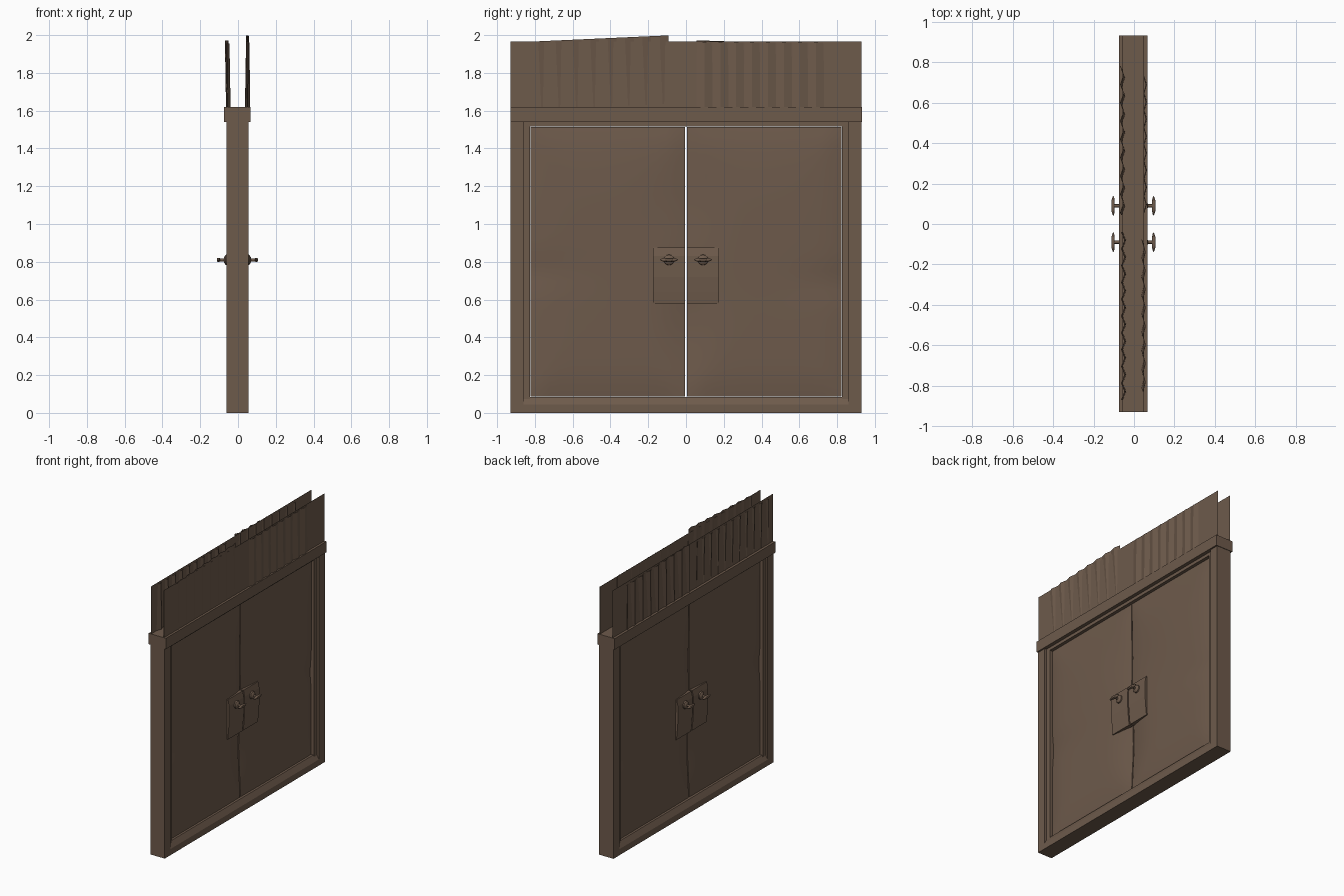
import bpy, bmesh, math
from mathutils import Matrix, Vector

if "Cube" in bpy.data.objects:
    bpy.data.objects.remove(bpy.data.objects["Cube"])

brown = bpy.data.materials.new("weathered brown")
brown.diffuse_color = (0.155, 0.103, 0.071, 1)
brown.use_nodes = True
brown.node_tree.nodes["Principled BSDF"].inputs["Base Color"].default_value = brown.diffuse_color
XC = -0.003  # middle of the wall thickness


def finish(name, bm, smooth=None):
    bmesh.ops.recalc_face_normals(bm, faces=bm.faces)
    me = bpy.data.meshes.new(name)
    bm.to_mesh(me)
    bm.free()
    ob = bpy.data.objects.new(name, me)
    bpy.context.collection.objects.link(ob)
    me.materials.append(brown)
    if smooth:
        bpy.ops.object.select_all(action='DESELECT')
        ob.select_set(True)
        bpy.context.view_layer.objects.active = ob
        bpy.ops.object.shade_smooth_by_angle(angle=math.radians(smooth))
    return ob


def box(name, x0, x1, y0, y1, z0, z1):
    bm = bmesh.new()
    size = Matrix.Diagonal((x1 - x0, y1 - y0, z1 - z0, 1))
    mid = Matrix.Translation(((x0 + x1) / 2, (y0 + y1) / 2, (z0 + z1) / 2))
    bmesh.ops.create_cube(bm, size=1, matrix=mid @ size)
    return finish(name, bm)


def prism(name, profile, y0, y1):
    """Extrude an xz profile along y."""
    bm = bmesh.new()
    f = bm.faces.new([bm.verts.new((x, y0, z)) for x, z in profile])
    r = bmesh.ops.extrude_face_region(bm, geom=[f])
    vs = [g for g in r['geom'] if isinstance(g, bmesh.types.BMVert)]
    bmesh.ops.translate(bm, verts=vs, vec=(0, y1 - y0, 0))
    return finish(name, bm)


# Frame: posts, stepped jambs, sill, head step and header
for s, side in ((-1, "left"), (1, "right")):
    a, b = sorted((s * 0.86, s * 0.928))
    box(side + "_post", XC - 0.058, XC + 0.058, a, b, 0, 1.56)
    a, b = sorted((s * 0.825, s * 0.862))
    box(side + "_jamb", XC - 0.043, XC + 0.043, a, b, 0.03, 1.545)
prism("sill", [(XC - 0.058, 0), (XC + 0.058, 0), (XC + 0.058, 0.045), (XC + 0.036, 0.085),
               (XC - 0.036, 0.085), (XC - 0.058, 0.045)], -0.862, 0.862)
box("head_step", XC - 0.043, XC + 0.043, -0.862, 0.862, 1.517, 1.545)
box("header", -0.074, 0.066, -0.93, 0.932, 1.54, 1.62)


# Door leaves, battered sheet metal with dents on both faces
def bump(y, z, cy, cz, ry, rz):
    return math.exp(-((y - cy) / ry) ** 2 - ((z - cz) / rz) ** 2)


def depth(y, z, s):
    edge = min(y - 0.004, 0.822 - y, (z - 0.09) * 0.8, (1.51 - z) * 0.8)
    d = 0.022 + 0.016 * (1 - math.exp(-max(edge, 0) / 0.07))
    d -= 0.016 * bump(y, z, 0.0, 0.45, 0.13, 0.25)
    d -= 0.010 * bump(y, z, 0.82, 0.72 - 0.03 * s, 0.22, 0.09)
    d -= 0.006 * bump(y, z, 0.05, 1.1, 0.15, 0.2)
    return d + 0.006 * bump(y, z, 0.45, 1.15, 0.3, 0.3)


def leaf(name, s):
    bm = bmesh.new()
    ny, nz = 16, 28
    for face in (-1, 1):
        g = []
        for j in range(nz + 1):
            z = 0.087 + 1.427 * j / nz
            row = []
            for i in range(ny + 1):
                y = 0.004 + 0.818 * i / ny
                row.append(bm.verts.new((XC + face * depth(y, z, s), s * y, z)))
            g.append(row)
        for j in range(nz):
            for i in range(ny):
                bm.faces.new((g[j][i], g[j][i + 1], g[j + 1][i + 1], g[j + 1][i]))
    rim = [e for e in bm.edges if e.is_boundary]
    bmesh.ops.bridge_loops(bm, edges=rim)
    finish(name, bm, 40)


leaf("left_door", -1)
leaf("right_door", 1)


# Lock plates and lever handles on both faces
def lathe(bm, rings, origin, face, seg=12):
    """Rings of (offset along x, y radius, z radius)."""
    loops = []
    for x, ry, rz in rings:
        loops.append([bm.verts.new((origin[0] + face * x,
                                    origin[1] + ry * math.cos(k * math.tau / seg),
                                    origin[2] + rz * math.sin(k * math.tau / seg)))
                      for k in range(seg)])
    for a, b in zip(loops, loops[1:]):
        for k in range(seg):
            bm.faces.new((a[k], a[(k + 1) % seg], b[(k + 1) % seg], b[k]))
    bm.faces.new(loops[0])
    bm.faces.new(loops[-1])


for s, side in ((-1, "left"), (1, "right")):
    for face, where in ((-1, "rear"), (1, "front")):
        a, b = sorted((s * 0.005, s * 0.175))
        f = face
        prism(f"{side}_{where}_lock_plate",
              [(XC, 0.58), (XC + f * 0.042, 0.58), (XC + f * 0.048, 0.64),
               (XC + f * 0.054, 0.72), (XC + f * 0.054, 0.83), (XC + f * 0.044, 0.875),
               (XC, 0.875)], a, b)
        bm = bmesh.new()
        lathe(bm, [(0.045, 0.03, 0.03), (0.062, 0.027, 0.027), (0.070, 0.016, 0.016),
                   (0.072, 0.008, 0.008), (0.095, 0.008, 0.008)], (XC, s * 0.09, 0.81), f)
        lathe(bm, [(0.093, 0.030, 0.009), (0.097, 0.048, 0.011), (0.102, 0.046, 0.011),
                   (0.109, 0.026, 0.008)], (XC, s * 0.09, 0.81), f)
        finish(f"{side}_{where}_handle", bm, 40)


# Flat backing panels above the header
box("front_backing_panel", 0.048, 0.050, -0.93, 0.93, 1.60, 1.967)
box("rear_backing_panel", -0.056, -0.054, -0.93, 0.93, 1.60, 1.967)


# Corrugated sheets, slightly leaning and crooked
def sheet(name, x, y0, y1, z0, z1, waves, amp, lean, tilt):
    bm = bmesh.new()
    n = waves * 2
    cy, cz = (y0 + y1) / 2, (z0 + z1) / 2
    rot = Matrix.Rotation(math.radians(tilt), 3, 'X')
    t = 0.003
    rings = []
    for i in range(n + 1):
        y = y0 + (y1 - y0) * i / n - cy
        dx = amp if i % 2 else -amp
        ring = []
        for z, off in ((z0, 0), (z1, lean)):
            for th in (0, t):
                p = rot @ Vector((0, y, z - cz))
                ring.append(bm.verts.new((x + dx + off + th, p.y + cy, p.z + cz)))
        rings.append((ring[0], ring[1], ring[3], ring[2]))
    for a, b in zip(rings, rings[1:]):
        for k in range(4):
            bm.faces.new((a[k], a[(k + 1) % 4], b[(k + 1) % 4], b[k]))
    bm.faces.new(rings[0])
    bm.faces.new(rings[-1])
    finish(name, bm)


sheet("front_right_corrugated_sheet", 0.055, 0.055, 0.73, 1.60, 1.96, 8, 0.006, -0.003, 0)
sheet("front_left_corrugated_sheet", 0.043, -0.82, -0.085, 1.62, 1.982, 8, 0.006, 0.006, 2.6)
sheet("rear_right_corrugated_sheet", -0.055, 0.05, 0.775, 1.60, 1.96, 8, 0.008, -0.006, -2)
sheet("rear_left_corrugated_sheet", -0.050, -0.87, -0.04, 1.60, 1.955, 10, 0.008, -0.006, 0)
